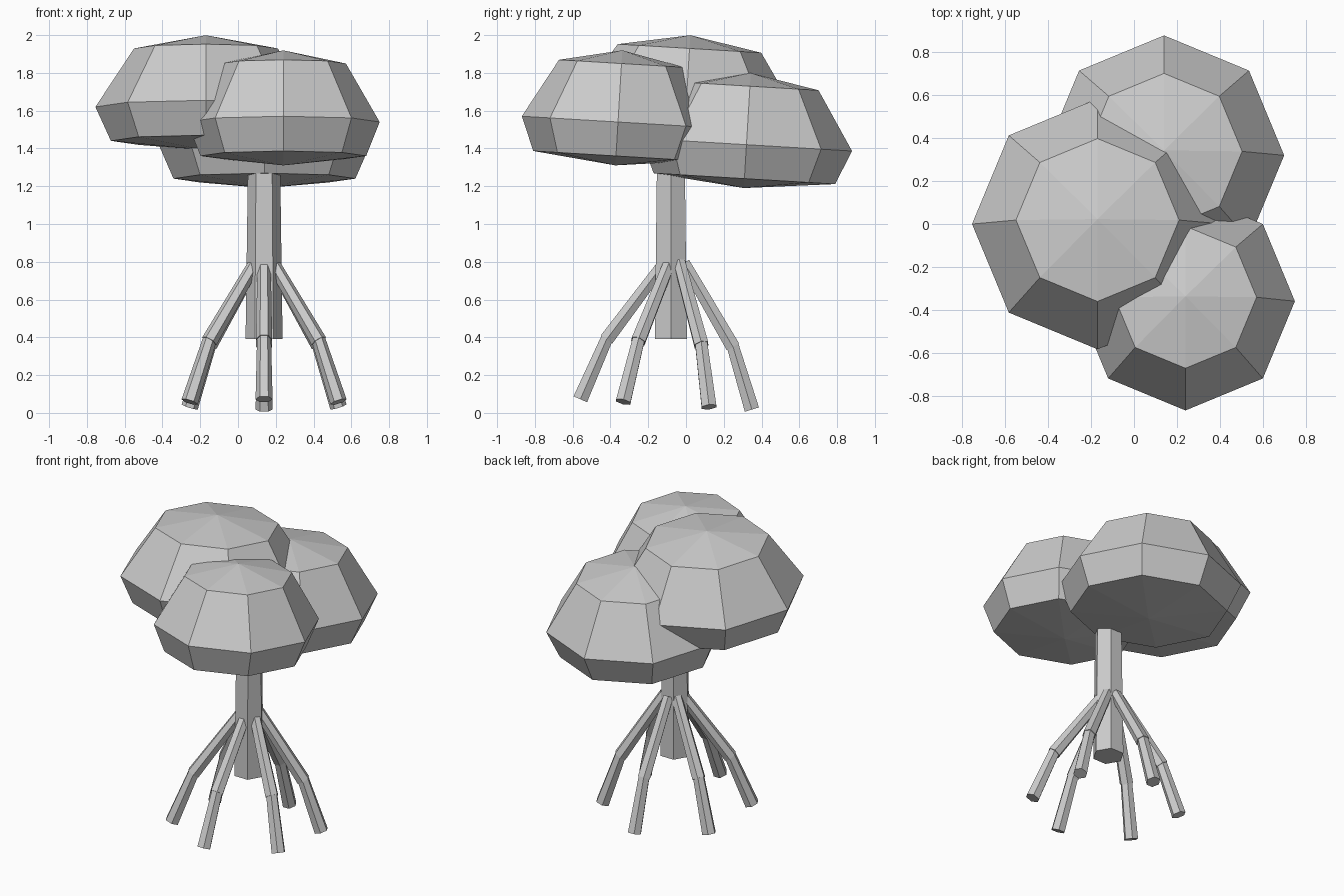
import bpy, bmesh
from math import atan2, cos, hypot, pi, radians, sin
from mathutils import Matrix

if "Cube" in bpy.data.objects:
    bpy.data.objects.remove(bpy.data.objects["Cube"])

grey = bpy.data.materials.new("plain grey")
grey.use_nodes = True
colour = (0.6, 0.6, 0.6, 1)
grey.diffuse_color = colour
grey.node_tree.nodes["Principled BSDF"].inputs["Base Color"].default_value = colour

TILT = Matrix.Rotation(-0.06, 4, "X")


def lathe(name, profile, sides, matrix):
    """Flat-faced solid from (radius, height) pairs, bottom to top; radius 0 makes a tip."""
    bm = bmesh.new()
    rings = []
    for r, z in profile:
        count = sides if r else 1
        rings.append([bm.verts.new((r * cos(2 * pi * i / sides), r * sin(2 * pi * i / sides), z))
                      for i in range(count)])
    for low, high in zip(rings, rings[1:]):
        for i in range(sides):
            j = (i + 1) % sides
            corners = [low[i % len(low)], low[j % len(low)],
                       high[j % len(high)], high[i % len(high)]]
            bm.faces.new(list(dict.fromkeys(corners)))
    for ring in (rings[0], rings[-1]):
        if len(ring) > 1:
            bm.faces.new(ring)
    bmesh.ops.recalc_face_normals(bm, faces=bm.faces)
    mesh = bpy.data.meshes.new(name)
    bm.to_mesh(mesh)
    bm.free()
    mesh.materials.append(grey)
    obj = bpy.data.objects.new(name, mesh)
    obj.matrix_world = matrix
    bpy.context.collection.objects.link(obj)
    return obj


# Leafy crowns: one shared profile, different widths
def crown(name, x, y, z, radius):
    shape = [(0, -0.23), (0.86, -0.18), (1, 0), (0.65, 0.31), (0, 0.38)]
    lathe(name, [(r * radius, h) for r, h in shape], 8,
          Matrix.Translation((x, y, z)) @ TILT)


crown("top_crown", -0.17, 0, 1.62, 0.585)
crown("front_crown", 0.24, -0.36, 1.54, 0.51)
crown("back_crown", 0.14, 0.32, 1.42, 0.56)

# Trunk
lathe("trunk", [(0.098, 0.39), (0.082, 1.55)], 6, Matrix.Translation((0.138, -0.08, 0)))


# Stilt roots: two tapered segments each, six around the trunk
def segment(name, turn, low, high, r_low, r_high):
    reach, rise = low[0] - high[0], high[1] - low[1]
    place = (Matrix.Translation((0.138, -0.108, 0)) @ TILT
             @ Matrix.Rotation(turn, 4, "Z")
             @ Matrix.Translation((0, -low[0], low[1]))
             @ Matrix.Rotation(-atan2(reach, rise), 4, "X"))
    lathe(name, [(r_low, 0), (r_high, hypot(reach, rise))], 6, place)


for k in range(6):
    turn = radians(60 * k)
    segment(f"upper_root_{k + 1}", turn, (0.335, 0.37), (0.05, 0.80), 0.043, 0.035)
    segment(f"lower_root_{k + 1}", turn, (0.455, 0.045), (0.33, 0.385), 0.045, 0.037)
